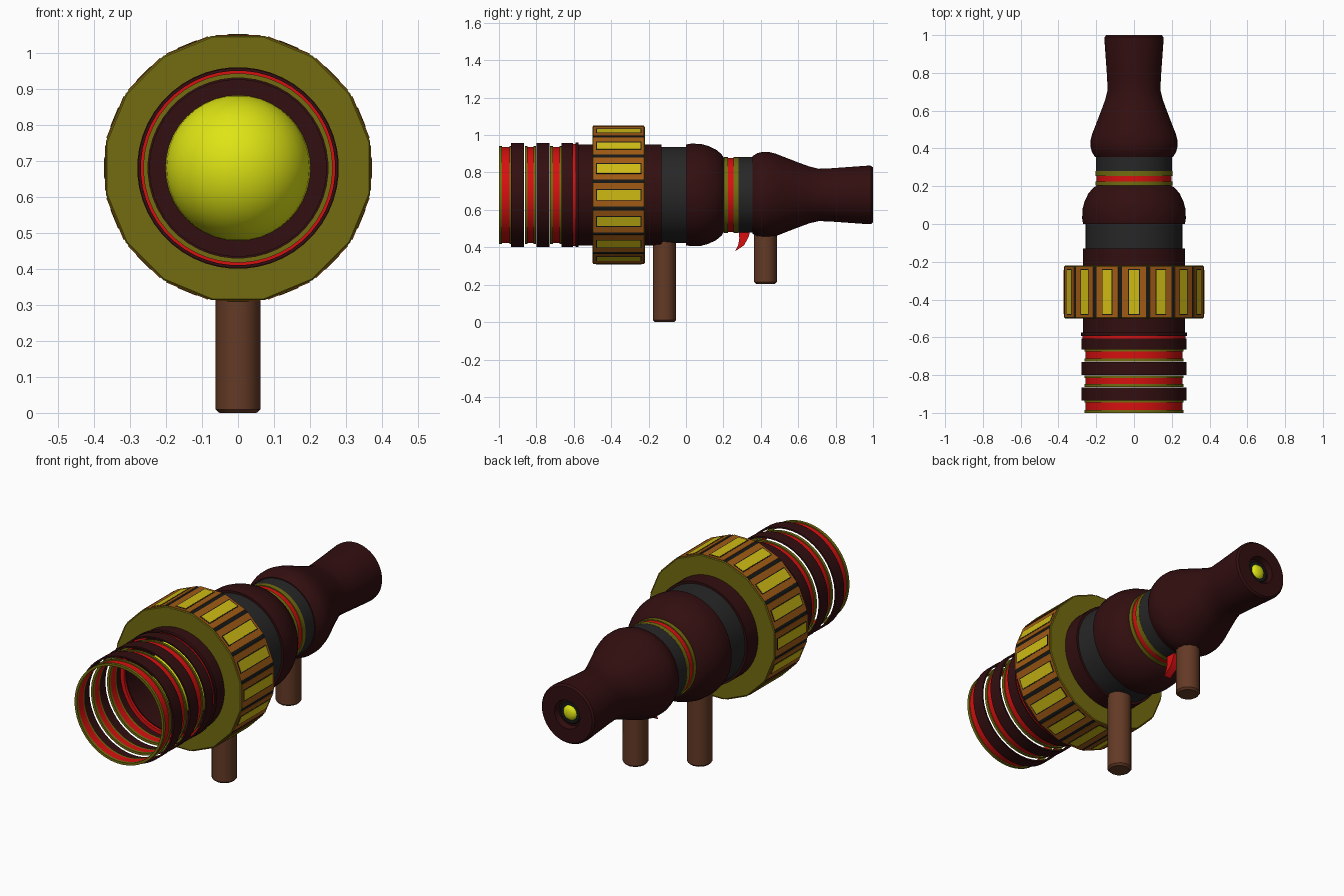
import bpy, bmesh, math
from mathutils import Matrix, Vector

if "Cube" in bpy.data.objects:
    bpy.data.objects.remove(bpy.data.objects["Cube"])

AXIS = 0.68  # height of the long axis


def material(name, r, g, b):
    m = bpy.data.materials.new(name)
    m.use_nodes = True
    m.diffuse_color = (r, g, b, 1)
    bsdf = m.node_tree.nodes["Principled BSDF"]
    bsdf.inputs["Base Color"].default_value = (r, g, b, 1)
    bsdf.inputs["Roughness"].default_value = 0.7
    return m


MAROON = material("dark maroon", 0.032, 0.0045, 0.005)
GREY = material("charcoal", 0.02, 0.02, 0.021)
BLACK = material("black", 0.008, 0.009, 0.009)
OLIVE = material("olive", 0.17, 0.15, 0.005)
RED = material("red", 0.68, 0.005, 0.005)
ORANGE = material("orange brown", 0.35, 0.102, 0.007)
GOLD = material("gold", 0.62, 0.5, 0.007)
YELLOW = material("yellow", 0.73, 0.78, 0.007)
WOOD = material("wood brown", 0.127, 0.042, 0.019)


def finish(name, bm, *mats, smooth=True):
    bmesh.ops.recalc_face_normals(bm, faces=bm.faces[:])
    me = bpy.data.meshes.new(name)
    bm.to_mesh(me)
    bm.free()
    for m in mats:
        me.materials.append(m)
    ob = bpy.data.objects.new(name, me)
    bpy.context.collection.objects.link(ob)
    if smooth:
        bpy.ops.object.select_all(action="DESELECT")
        ob.select_set(True)
        bpy.context.view_layer.objects.active = ob
        bpy.ops.object.shade_smooth_by_angle(angle=math.radians(35))
    return ob


def lathe_bm(profile, closed=False, n=48):
    """Turn (y, radius) points about the long axis."""
    bm = bmesh.new()
    rings = []
    for y, r in profile:
        if r == 0:
            rings.append([bm.verts.new((0, y, AXIS))] * n)
            continue
        angles = [2 * math.pi * (i + 0.5) / n for i in range(n)]
        rings.append([bm.verts.new((r * math.cos(a), y, AXIS + r * math.sin(a))) for a in angles])
    pairs = list(zip(rings, rings[1:])) + ([(rings[-1], rings[0])] if closed else [])
    for a, b in pairs:
        for i in range(n):
            j = (i + 1) % n
            bm.faces.new(list(dict.fromkeys((a[i], a[j], b[j], b[i]))))
    return bm


def lathe(name, profile, mat, closed=False):
    return finish(name, lathe_bm(profile, closed), mat)


def ring(name, y0, y1, inner, outer, mat):
    return lathe(name, [(y0, inner), (y0, outer), (y1, outer), (y1, inner)], mat, True)


# Main barrel with a recessed inner wall, then the bulb behind it
lathe("front_barrel", [(-0.38, 0), (-0.38, 0.245), (-0.59, 0.245), (-0.59, 0.27),
                       (-0.13, 0.27), (-0.13, 0.2)], MAROON)
ring("barrel_band", -0.135, 0.005, 0.2, 0.258, GREY)
lathe("middle_bulb", [(0, 0.2), (0, 0.27), (0.03, 0.275), (0.08, 0.273), (0.12, 0.262),
                      (0.16, 0.243), (0.19, 0.218), (0.205, 0.195), (0.205, 0.15)], MAROON)

# Neck bands
for name, y0, y1, r, mat in [("neck_ring_front", 0.203, 0.225, 0.203, OLIVE),
                             ("neck_stripe", 0.225, 0.255, 0.198, RED),
                             ("neck_ring_back", 0.255, 0.28, 0.203, OLIVE),
                             ("neck_band", 0.28, 0.36, 0.202, GREY)]:
    ring(name, y0, y1, 0.15, r, mat)

# Rear bulb tapering to the flared eyepiece
lathe("eyepiece", [(0.355, 0.15), (0.355, 0.207), (0.38, 0.223), (0.41, 0.231), (0.44, 0.231),
                   (0.48, 0.221), (0.52, 0.205), (0.6, 0.174), (0.66, 0.152), (0.71, 0.14),
                   (0.78, 0.143), (0.975, 0.157), (0.99, 0.156), (1, 0.147), (1, 0.075),
                   (0.97, 0.068), (0.97, 0)], MAROON)
lathe("eyepiece_recess", [(0.971, 0.06), (0.975, 0.055), (0.975, 0)], BLACK)
lathe("eyepiece_lens", [(0.974, 0.04), (0.985, 0.032), (0.99, 0.018), (0.992, 0)], YELLOW)

# Front lens
bm = bmesh.new()
bmesh.ops.create_uvsphere(bm, u_segments=32, v_segments=20, radius=0.202,
                          matrix=Matrix.Translation((0, -0.375, AXIS)))
finish("front_lens", bm, YELLOW)

# Segmented front tube: loose maroon sleeves alternating with edged red hoops
for i, (y0, y1) in enumerate([(-0.935, -0.865), (-0.80, -0.73), (-0.665, -0.605)]):
    ring(f"tube_sleeve_{i + 1}", y0, y1, 0.27, 0.278, MAROON)
for i, (y0, y1) in enumerate([(-0.985, -0.945), (-0.847, -0.815), (-0.712, -0.675)]):
    ring(f"tube_hoop_{i + 1}", y0, y1, 0.25, 0.257, RED)
    ring(f"tube_hoop_front_edge_{i + 1}", y0 - 0.015, y0, 0.25, 0.263, OLIVE)
    ring(f"tube_hoop_back_edge_{i + 1}", y1, y1 + 0.012, 0.25, 0.263, OLIVE)
ring("tube_root_stripe", -0.605, -0.59, 0.25, 0.273, RED)
ring("tube_root_collar", -0.592, -0.575, 0.25, 0.28, MAROON)

# Sixteen-sided drum: olive ends, black sides showing between the panels
SIDES = 16
FLAT = 0.367
corner = FLAT / math.cos(math.pi / SIDES)
bm = lathe_bm([(-0.5, 0.255), (-0.5, corner - 0.004), (-0.496, corner),
               (-0.224, corner), (-0.22, corner - 0.004), (-0.22, 0.255)], True, SIDES)
bm.normal_update()
for f in bm.faces:
    c = f.calc_center_median()
    rim = math.hypot(c.x, c.z - AXIS) > FLAT - 0.001
    f.material_index = 1 if rim and abs(f.normal.y) < 0.1 else 0
finish("drum", bm, OLIVE, BLACK, smooth=False)


def drum_plates(name, width, y0, y1, top, mat):
    """One plate on every flat of the drum."""
    bm = bmesh.new()
    for i in range(SIDES):
        m = (Matrix.Translation((0, (y0 + y1) / 2, AXIS))
             @ Matrix.Rotation(2 * math.pi * i / SIDES, 4, "Y")
             @ Matrix.Translation((0, 0, top - 0.004))
             @ Matrix.Diagonal((width, y1 - y0, 0.008, 1)))
        bmesh.ops.create_cube(bm, size=1, matrix=m)
    finish(name, bm, mat, smooth=False)


drum_plates("drum_panels", 0.126, -0.496, -0.224, 0.37, ORANGE)
drum_plates("drum_window_frames", 0.062, -0.482, -0.238, 0.371, BLACK)
drum_plates("drum_windows", 0.052, -0.477, -0.243, 0.372, GOLD)

# Legs
for name, y, z0, z1 in [("front_leg", -0.115, 0, 0.46), ("back_leg", 0.425, 0.205, 0.52)]:
    bm = bmesh.new()
    bmesh.ops.create_cone(bm, cap_ends=True, segments=12, radius1=0.062, radius2=0.062,
                          depth=z1 - z0, matrix=Matrix.Translation((0, y, (z0 + z1) / 2)))
    leg = finish(name, bm, WOOD)
    bevel = leg.modifiers.new("soft_end", "BEVEL")
    bevel.width = 0.01
    bevel.limit_method = "ANGLE"
    bevel.angle_limit = math.radians(50)

# Trigger
bm = bmesh.new()
outline = [(0.28, 0.5), (0.345, 0.5), (0.335, 0.455), (0.31, 0.41), (0.262, 0.378),
           (0.28, 0.415), (0.285, 0.45)]
face = bm.faces.new([bm.verts.new((-0.02, y, z)) for y, z in outline])
new = bmesh.ops.extrude_face_region(bm, geom=[face])["geom"]
bmesh.ops.translate(bm, vec=Vector((0.04, 0, 0)),
                    verts=[v for v in new if isinstance(v, bmesh.types.BMVert)])
finish("trigger", bm, RED)
